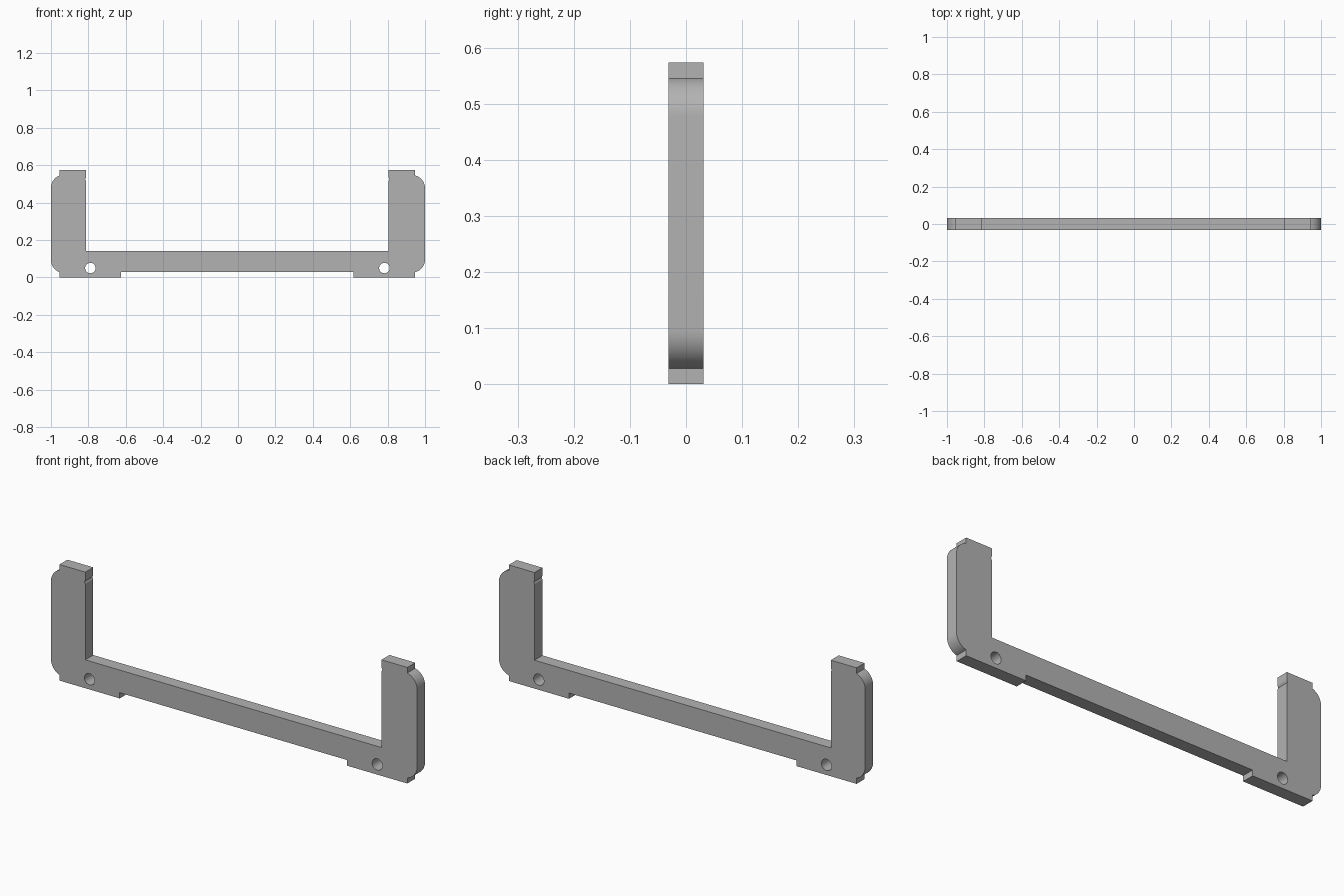
import bpy
import bmesh
from math import cos, sin, pi, asin, acos

cube = bpy.data.objects.get("Cube")
if cube:
    bpy.data.objects.remove(cube, do_unlink=True)

HALF_DEPTH = 0.031
TOP = 0.573
STEP = 0.028        # height of the feet and of the top tabs
CORNER = 0.07       # radius of the rounded outer corners
CENTRE = -0.0035    # the frame sits slightly off the bounding centre

grey = bpy.data.materials.new("plain grey")
grey.use_nodes = True
colour = (0.45, 0.45, 0.45, 1)
grey.diffuse_color = colour
grey.node_tree.nodes["Principled BSDF"].inputs["Base Color"].default_value = colour


def corner_arc(outer, tab, z, up):
    """Rounded corner running from the outer face to the tab edge."""
    cx = outer - CORNER
    end = acos((tab - cx) / CORNER)
    return [(cx + CORNER * cos(end * i / 10), z + up * CORNER * sin(end * i / 10))
            for i in range(11)]


def half_profile(outer):
    """Half of the outline, from the underside to the top of the bar."""
    tab, inner = 0.95, 0.809
    rise = CORNER * sin(acos((tab - outer + CORNER) / CORNER))
    low, high = STEP + rise, TOP - STEP - rise
    pts = [(0.621, STEP), (0.621, 0), (tab, 0)]
    pts += corner_arc(outer, tab, low, -1)[::-1]
    pts += corner_arc(outer, tab, high, 1)
    pts += [(tab, TOP), (inner, TOP)]
    # small relief notch on the inner face of the arm
    pts += [(inner, 0.535), (inner + 0.005, 0.525), (inner, 0.515)]
    pts += [(inner, 0.14)]
    return pts


# U-shaped frame
right_side = [(CENTRE + x, z) for x, z in half_profile(1 - CENTRE)]
left_side = [(CENTRE - x, z) for x, z in half_profile(1 + CENTRE)]
outline = right_side + left_side[::-1]

bm = bmesh.new()
face = bm.faces.new([bm.verts.new((x, -HALF_DEPTH, z)) for x, z in outline])
new = bmesh.ops.extrude_face_region(bm, geom=[face])["geom"]
bmesh.ops.translate(bm, vec=(0, 2 * HALF_DEPTH, 0),
                    verts=[v for v in new if isinstance(v, bmesh.types.BMVert)])
bmesh.ops.recalc_face_normals(bm, faces=bm.faces)
mesh = bpy.data.meshes.new("frame")
bm.to_mesh(mesh)
bm.free()
mesh.materials.append(grey)
frame = bpy.data.objects.new("frame", mesh)
bpy.context.collection.objects.link(frame)

# Screw holes through the lower corners
cutters = []
for side in (-1, 1):
    bpy.ops.mesh.primitive_cylinder_add(vertices=32, radius=0.028, depth=0.2,
                                        location=(CENTRE + side * 0.786, 0, 0.05),
                                        rotation=(pi / 2, 0, 0))
    cutter = bpy.context.object
    cutter.name = "hole_cutter"
    cutter.hide_render = True
    cutter.data.materials.append(grey)
    cut = frame.modifiers.new("hole", 'BOOLEAN')
    cut.operation = 'DIFFERENCE'
    cut.solver = 'EXACT'
    cut.object = cutter
    cutters.append(cutter)

bpy.ops.object.select_all(action='DESELECT')
frame.select_set(True)
bpy.context.view_layer.objects.active = frame
for name in [m.name for m in frame.modifiers]:
    bpy.ops.object.modifier_apply(modifier=name)
for cutter in cutters:
    bpy.data.objects.remove(cutter, do_unlink=True)
bpy.ops.object.shade_smooth_by_angle(angle=pi / 7)
